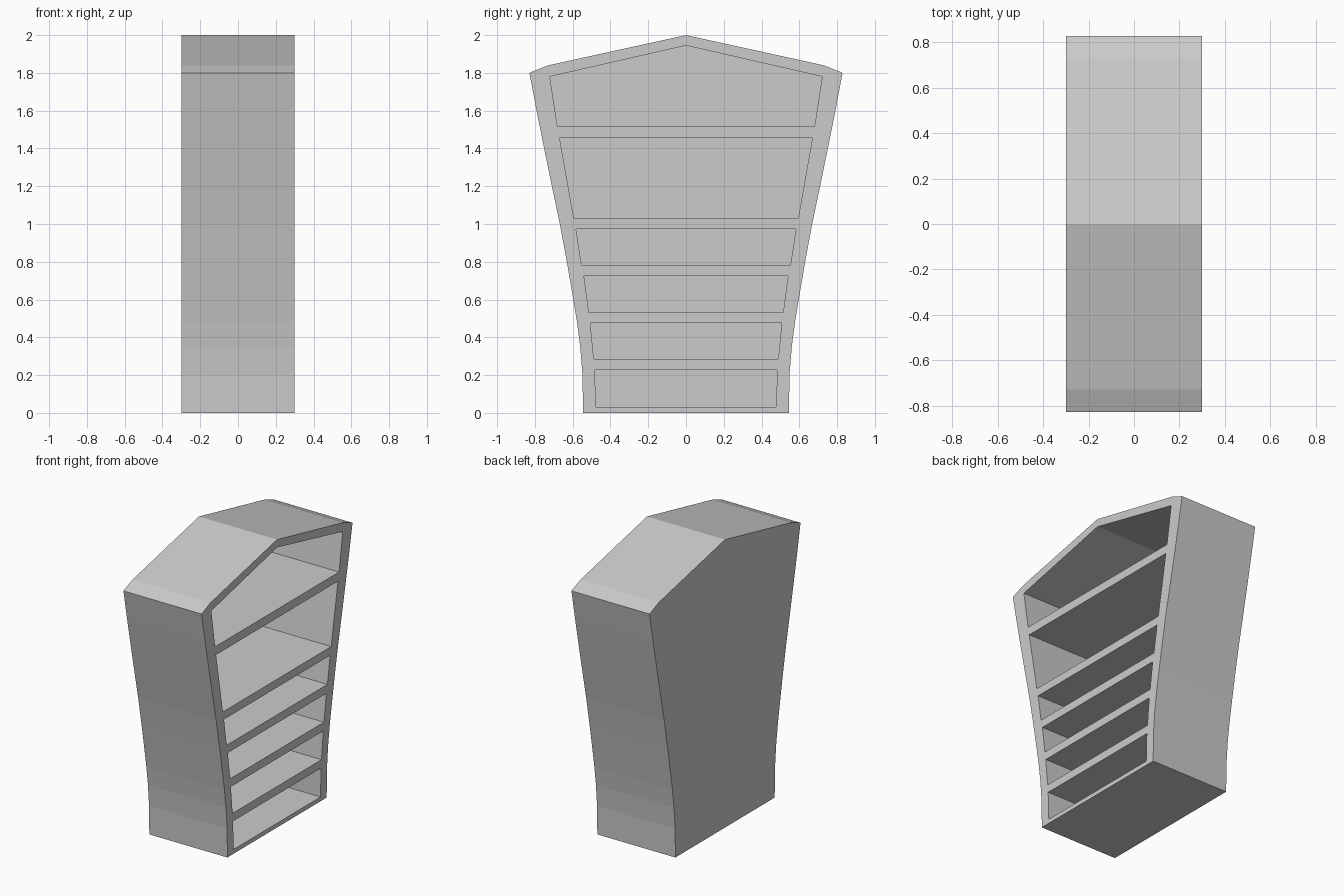
import bpy
import bmesh

if "Cube" in bpy.data.objects:
    bpy.data.objects.remove(bpy.data.objects["Cube"], do_unlink=True)

HALF_DEPTH = 0.3
BACK_PANEL = 0.05

grey = bpy.data.materials.new("plain_grey")
grey.use_nodes = True
grey.diffuse_color = (0.6, 0.6, 0.6, 1)
grey.node_tree.nodes["Principled BSDF"].inputs["Base Color"].default_value = (0.6, 0.6, 0.6, 1)


def prism(name, half_profile, x0, x1):
    """Mirror a half profile of (y, z) points across y = 0 and extrude it along x."""
    mirrored = [(-y, z) for y, z in reversed(half_profile) if y > 0]
    bm = bmesh.new()
    face = bm.faces.new([bm.verts.new((x0, y, z)) for y, z in half_profile + mirrored])
    extruded = bmesh.ops.extrude_face_region(bm, geom=[face])["geom"]
    verts = [g for g in extruded if isinstance(g, bmesh.types.BMVert)]
    bmesh.ops.translate(bm, verts=verts, vec=(x1 - x0, 0, 0))
    bmesh.ops.recalc_face_normals(bm, faces=bm.faces)
    mesh = bpy.data.meshes.new(name)
    bm.to_mesh(mesh)
    bm.free()
    mesh.materials.append(grey)
    obj = bpy.data.objects.new(name, mesh)
    bpy.context.collection.objects.link(obj)
    return obj


# Flared cabinet body with a peaked top
body = prism("cabinet_body", [
    (0.545, 0), (0.548, 0.2), (0.56, 0.35), (0.577, 0.48), (0.6, 0.62),
    (0.631, 0.8), (0.668, 1.0), (0.71, 1.2), (0.751, 1.4), (0.791, 1.6),
    (0.829, 1.8), (0.73, 1.84), (0, 2.0)], -HALF_DEPTH, HALF_DEPTH)

# Shelf openings: bottom height, half width there, top height, half width there
openings = [
    (0.03, 0.477, 0.228, 0.483),
    (0.285, 0.488, 0.477, 0.507),
    (0.535, 0.515, 0.725, 0.54),
    (0.783, 0.553, 0.973, 0.582),
    (1.03, 0.594, 1.455, 0.669),
    (1.515, 0.68, 1.78, 0.721),
]
PEAK = 1.945

# Cut every opening, leaving the shelves and the back panel
for i, (z0, w0, z1, w1) in enumerate(openings):
    profile = [(w0, z0), (w1, z1)]
    if i == len(openings) - 1:
        profile.append((0, PEAK))
    cutter = prism("opening_cutter", profile, BACK_PANEL - HALF_DEPTH, HALF_DEPTH + 0.1)
    cutter.hide_render = True
    cut = body.modifiers.new("shelf_opening", 'BOOLEAN')
    cut.operation = 'DIFFERENCE'
    cut.solver = 'EXACT'
    cut.object = cutter
    bpy.context.view_layer.objects.active = body
    bpy.ops.object.modifier_apply(modifier=cut.name)
    bpy.data.objects.remove(cutter, do_unlink=True)
